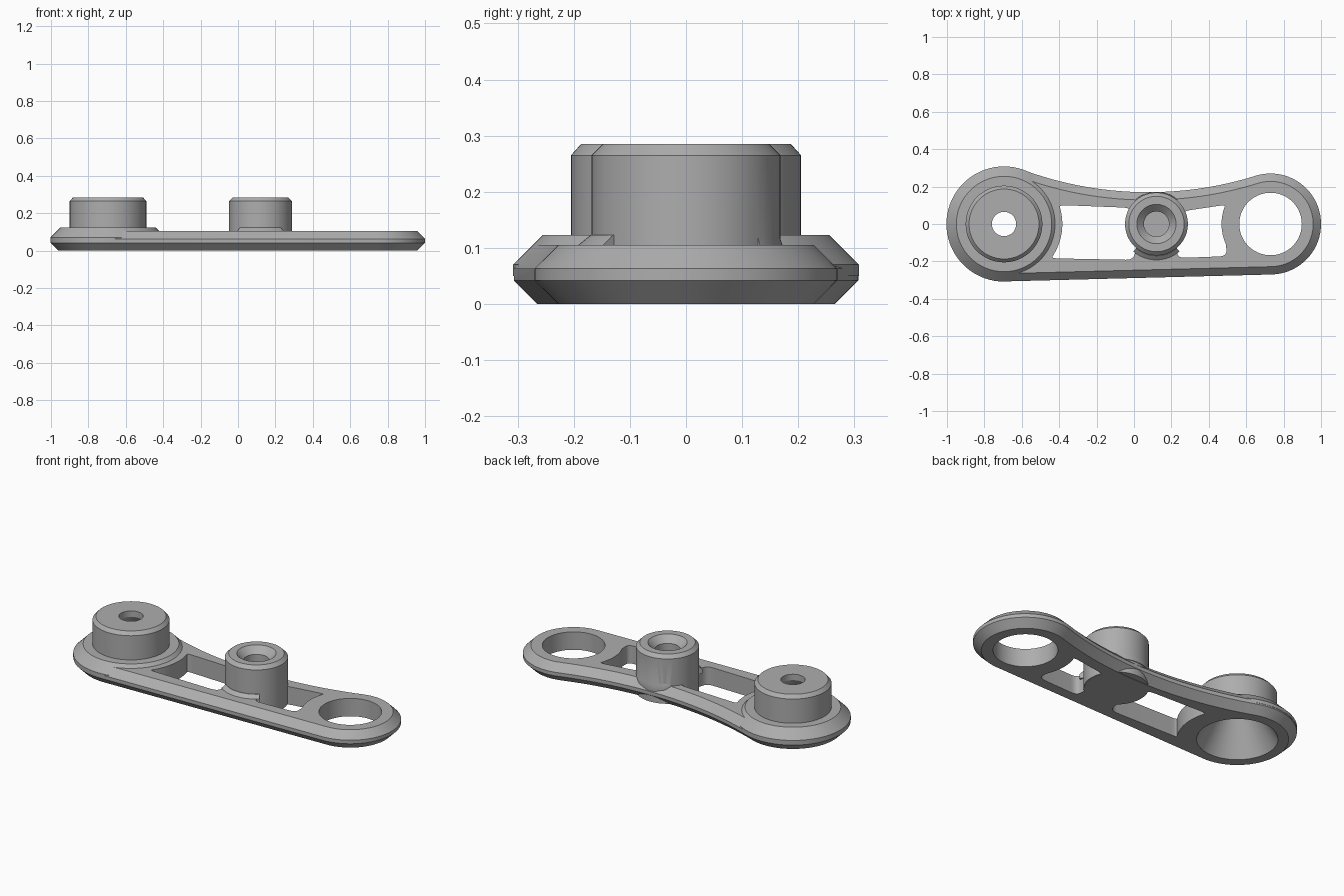
import bpy, bmesh
from math import sin, cos, radians, pi, atan2, asin, degrees
from mathutils import Vector

old = bpy.data.objects.get("Cube")
if old:
    bpy.data.objects.remove(old, do_unlink=True)

grey = bpy.data.materials.new("grey_metal")
grey.use_nodes = True
GREY = (0.42, 0.42, 0.42, 1)
grey.diffuse_color = GREY
grey.node_tree.nodes["Principled BSDF"].inputs["Base Color"].default_value = GREY

# Main dimensions
HUB, HUB_R = (-0.695, 0), 0.307
EYE, EYE_R = (0.73, 0), 0.27
PIVOT = (0.12, 0)
WAIST, WAIST_R = (0.075, 2.1), 1.93


def arc(centre, r, a0, a1, n):
    """Points along an arc, angles in degrees."""
    angles = [radians(a0 + (a1 - a0) * i / n) for i in range(n + 1)]
    return [(centre[0] + r * cos(a), centre[1] + r * sin(a)) for a in angles]


def loft(name, layers):
    """Closed solid through (z, outline) layers."""
    bm = bmesh.new()
    rings = [[bm.verts.new((x, y, z)) for x, y in pts] for z, pts in layers]
    n = len(rings[0])
    for low, high in zip(rings, rings[1:]):
        for i in range(n):
            j = (i + 1) % n
            bm.faces.new((low[i], low[j], high[j], high[i]))
    bm.faces.new(rings[0][::-1])
    bm.faces.new(rings[-1])
    bmesh.ops.recalc_face_normals(bm, faces=bm.faces)
    mesh = bpy.data.meshes.new(name)
    bm.to_mesh(mesh)
    bm.free()
    mesh.materials.append(grey)
    ob = bpy.data.objects.new(name, mesh)
    bpy.context.collection.objects.link(ob)
    return ob


def turned(name, centre, profile):
    """Solid of revolution from (radius, z) steps."""
    return loft(name, [(z, arc(centre, r, 0, 360, 72)[:-1]) for r, z in profile])


def combine(body, tool, operation):
    mod = body.modifiers.new(tool.name, 'BOOLEAN')
    mod.operation, mod.solver, mod.object = operation, 'EXACT', tool
    bpy.context.view_layer.objects.active = body
    bpy.ops.object.modifier_apply(modifier=mod.name)
    bpy.data.objects.remove(tool, do_unlink=True)


def rounded(points, r):
    """Round the sharp corners of a polygon."""
    out = []
    for i, p in enumerate(points):
        p = Vector(p)
        a, b = Vector(points[i - 1]) - p, Vector(points[(i + 1) % len(points)]) - p
        if a.angle(-b) < radians(25):
            out.append(tuple(p))
            continue
        start = p + a.normalized() * min(r, a.length * 0.45)
        end = p + b.normalized() * min(r, b.length * 0.45)
        for k in range(7):
            t = k / 6
            out.append(tuple(start * (1 - t) ** 2 + p * 2 * t * (1 - t) + end * t * t))
    return out


def outline(inset):
    """Arm outline: two round ends, straight front, hollow back."""
    front = degrees(asin((HUB_R - EYE_R) / (EYE[0] - HUB[0]))) + 270
    left = degrees(atan2(WAIST[1], WAIST[0] - HUB[0]))
    right = degrees(atan2(WAIST[1], WAIST[0] - EYE[0]))
    return (arc(HUB, HUB_R - inset, left, front, 40)
            + arc(EYE, EYE_R - inset, front, right + 360, 40)
            + arc(WAIST, WAIST_R + inset, right - 180, left - 180, 24)[1:-1])


# Chamfered plate
arm = loft("link_arm", [(0, outline(0.042)), (0.042, outline(0)),
                        (0.063, outline(0)), (0.105, outline(0.042))])

# Hub with collar and large boss
combine(arm, turned("hub", HUB, [(0.25, 0.02), (0.308, 0.05), (0.308, 0.07),
        (0.255, 0.123), (0.205, 0.123), (0.205, 0.265), (0.187, 0.285)]), 'UNION')

# Lightening windows either side of the pivot
window_left = (arc(HUB, 0.312, 19, -36, 12) + [(-0.005, -0.192)]
               + arc(PIVOT, 0.165, 230, 155, 12) + [(-0.03, 0.087)])
window_right = ([(0.235, -0.182), (0.495, -0.172)] + arc(EYE, 0.262, 205, 157, 12)
                + arc(PIVOT, 0.165, 25, -50, 12))
for pts in (window_left, window_right):
    pts = rounded(pts, 0.04)
    combine(arm, loft("window_cutter", [(-0.1, pts), (0.2, pts)]), 'DIFFERENCE')

# Raised lips in front of and behind the pivot boss
for side, top, foot in ((270, 0.17, 0.192), (90, 0.166, 0.172)):
    layers = [(z, arc(PIVOT, r, side - 40, side + 40, 16) + [PIVOT])
              for z, r in ((0.08, foot), (0.105, foot), (0.123, top))]
    combine(arm, loft("pivot_lip", layers), 'UNION')

# Pivot boss
combine(arm, turned("pivot_boss", PIVOT, [(0.168, 0.002), (0.168, 0.265),
        (0.148, 0.285)]), 'UNION')

# Holes: tapered hub socket, countersunk pivot hole, plain eye
combine(arm, turned("hub_socket", HUB, [(0.214, -0.01), (0.21, 0), (0.065, 0.25),
        (0.065, 0.4)]), 'DIFFERENCE')
combine(arm, turned("pivot_hole", PIVOT, [(0.067, 0.11), (0.067, 0.247),
        (0.105, 0.285), (0.125, 0.305)]), 'DIFFERENCE')
combine(arm, turned("eye_hole", EYE, [(0.167, -0.1), (0.167, 0.3)]), 'DIFFERENCE')

# Smooth round walls, crisp edges
bpy.ops.object.select_all(action='DESELECT')
arm.select_set(True)
bpy.context.view_layer.objects.active = arm
bpy.ops.object.shade_smooth_by_angle(angle=radians(25))
